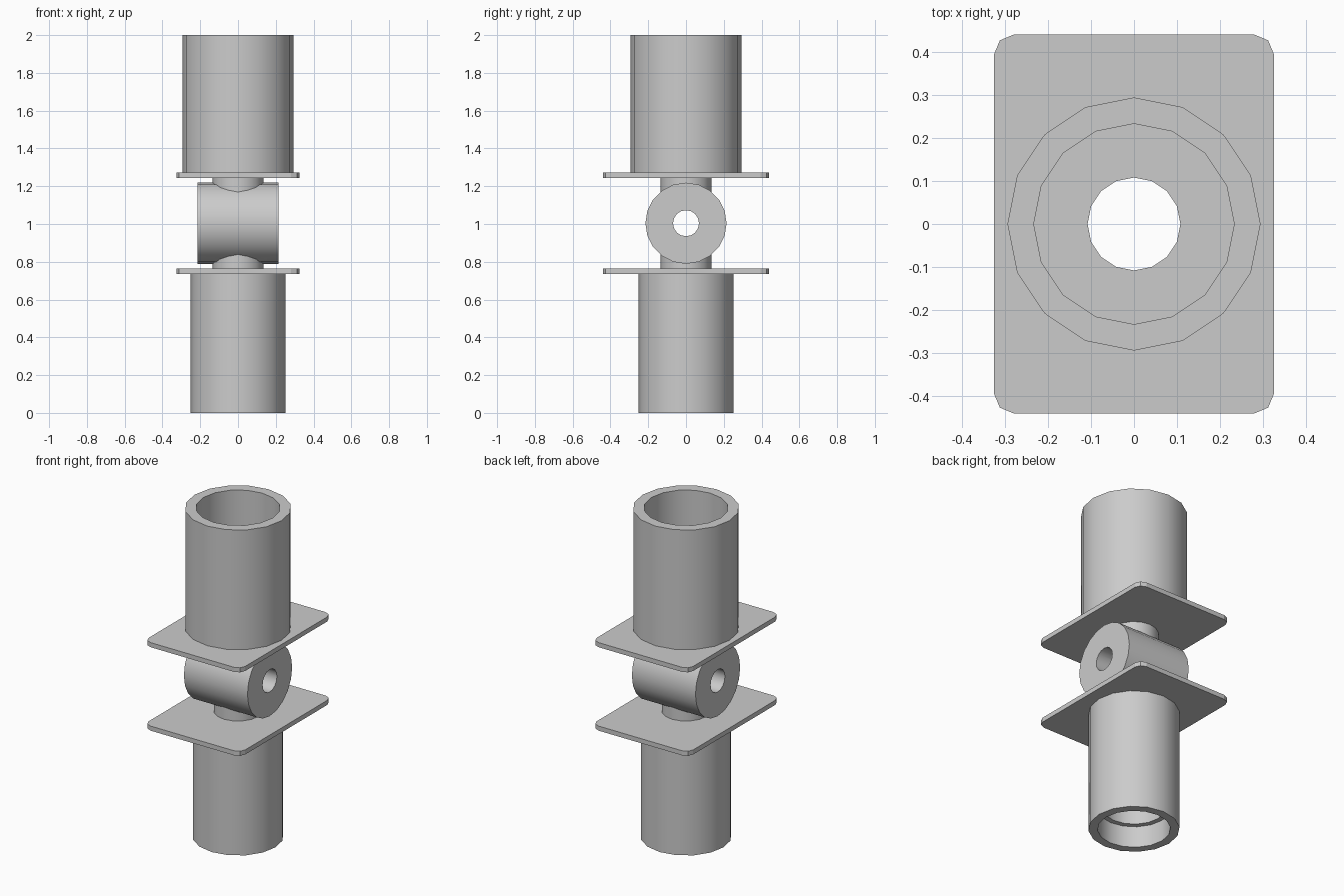
import bpy, bmesh, math
from mathutils import Matrix

if "Cube" in bpy.data.objects:
    bpy.data.objects.remove(bpy.data.objects["Cube"])

MID = 1.004   # height of the hub axis
BORE = 0.108  # radius of the vertical through-hole


def finish(name, bm, smooth=True):
    bmesh.ops.recalc_face_normals(bm, faces=bm.faces[:])
    me = bpy.data.meshes.new(name)
    bm.to_mesh(me)
    bm.free()
    ob = bpy.data.objects.new(name, me)
    bpy.context.collection.objects.link(ob)
    if smooth:
        shade(ob)
    return ob


def shade(ob):
    bpy.ops.object.select_all(action='DESELECT')
    ob.select_set(True)
    bpy.context.view_layer.objects.active = ob
    bpy.ops.object.shade_smooth_by_angle(angle=math.radians(30))


def lathe(name, profile, sides=16):
    """Revolve a closed (radius, z) profile about z."""
    bm = bmesh.new()
    rings = []
    for i in range(sides):
        a = 2 * math.pi * i / sides
        rings.append([bm.verts.new((r * math.cos(a), r * math.sin(a), z)) for r, z in profile])
    n = len(profile)
    for i in range(sides):
        p, q = rings[i], rings[(i + 1) % sides]
        for j in range(n):
            k = (j + 1) % n
            bm.faces.new((p[j], q[j], q[k], p[k]))
    return finish(name, bm)


def rod(name, r, length, along_x=False, sides=16):
    bm = bmesh.new()
    m = Matrix.Translation((0, 0, MID))
    if along_x:
        m = m @ Matrix.Rotation(math.pi / 2, 4, 'Y')
    bmesh.ops.create_cone(bm, cap_ends=True, segments=sides, radius1=r, radius2=r,
                          depth=length, matrix=m)
    return finish(name, bm, False)


def plate(name, z0, z1):
    """Rounded rectangular flange with two-segment corners."""
    bm = bmesh.new()
    hx, hy, r = 0.325, 0.44, 0.045
    pts = []
    for i, (sx, sy) in enumerate(((1, 1), (-1, 1), (-1, -1), (1, -1))):
        for k in range(3):
            a = math.pi / 2 * i + math.pi / 4 * k
            pts.append((sx * (hx - r) + r * math.cos(a), sy * (hy - r) + r * math.sin(a)))
    f = bm.faces.new([bm.verts.new((x, y, z0)) for x, y in pts])
    ext = bmesh.ops.extrude_face_region(bm, geom=[f])
    for v in ext['geom']:
        if isinstance(v, bmesh.types.BMVert):
            v.co.z = z1
    return finish(name, bm, False)


def cut(ob, cutters):
    bpy.context.view_layer.objects.active = ob
    for c in cutters:
        m = ob.modifiers.new("bore", 'BOOLEAN')
        m.operation = 'DIFFERENCE'
        m.solver = 'EXACT'
        m.object = c
        bpy.ops.object.modifier_apply(modifier=m.name)


# Tubes: plain socket above, counterbored tube below
lathe("upper_tube", [(0.294, 1.27), (0.294, 2.0), (0.233, 2.0), (0.233, 1.27)])
lathe("lower_tube", [(0.252, 0.0), (0.252, 0.737), (0.172, 0.737),
                     (0.172, 0.13), (0.202, 0.13), (0.202, 0.0)])

# Necks joining the plates to the hub
for name, z0, z1 in (("upper_neck", MID + 0.165, 1.246), ("lower_neck", 0.763, MID - 0.165)):
    lathe(name, [(0.135, z0), (0.135, z1), (BORE, z1), (BORE, z0)])

# Plates and cross hub, bored through
v_bore = rod("vertical_bore_cutter", BORE, 3)
h_bore = rod("cross_bore_cutter", 0.069, 1, True)
for name, z0, z1 in (("upper_plate", 1.244, 1.272), ("lower_plate", 0.736, 0.764)):
    cut(plate(name, z0, z1), [v_bore])
hub = rod("cross_hub", 0.215, 0.428, True, 20)
cut(hub, [v_bore, h_bore])
shade(hub)

for c in (v_bore, h_bore):
    bpy.data.objects.remove(c, do_unlink=True)
